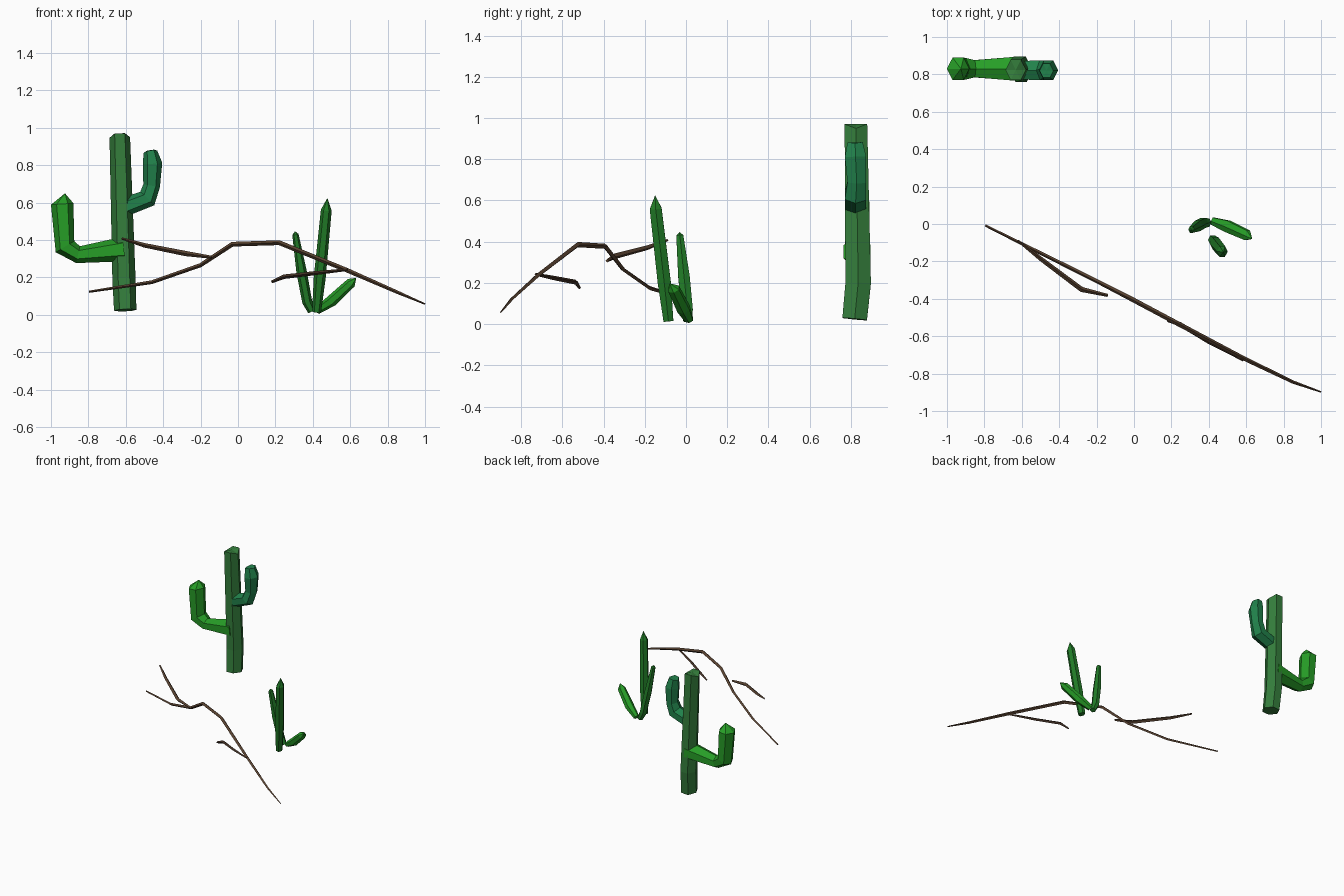
import bpy
import bmesh
from math import sin, cos, pi
from mathutils import Vector


def material(name, rgb):
    m = bpy.data.materials.new(name)
    m.diffuse_color = (*rgb, 1)
    return m


GREEN = material("bright green", (0.02, 0.34, 0.02))
TRUNK = material("grey green", (0.035, 0.21, 0.045))
TEAL = material("blue green", (0.015, 0.22, 0.07))
DARK = material("leaf green", (0.015, 0.2, 0.02))
BARK = material("bark", (0.10, 0.055, 0.03))
DARK_BARK = material("dark bark", (0.055, 0.03, 0.018))


def limb(name, points, mat, sides=6, tip=None, y_scale=1.15, ridge=0):
    """Faceted tube through (x, y, z, radius) points, with an optional apex or a ridged top."""
    bm = bmesh.new()
    pos = [Vector(p[:3]) for p in points]
    rings = []
    for i, p in enumerate(points):
        t = Vector()
        if i > 0:
            t += (pos[i] - pos[i - 1]).normalized()
        if i < len(pos) - 1:
            t += (pos[i + 1] - pos[i]).normalized()
        t.normalize()
        y = Vector((0, 1, 0))
        u = (y - t * y.dot(t)).normalized()
        v = t.cross(u)
        ring = []
        for k in range(sides):
            a = pi / 2 + 2 * pi * k / sides
            ring.append(bm.verts.new(pos[i] + (u * cos(a) * y_scale + v * sin(a)) * p[3]))
        rings.append(ring)
    for a, b in zip(rings, rings[1:]):
        for k in range(sides):
            n = (k + 1) % sides
            bm.faces.new((a[k], a[n], b[n], b[k]))
    bm.faces.new(rings[0][::-1])
    top = rings[-1]
    if ridge:
        tip = pos[-1]
        for k in (0, sides // 2):
            top[k].co.z -= ridge
    if tip is not None:
        apex = bm.verts.new(tip)
        for k in range(sides):
            bm.faces.new((top[k], top[(k + 1) % sides], apex))
    else:
        bm.faces.new(top)
    bmesh.ops.recalc_face_normals(bm, faces=bm.faces)
    me = bpy.data.meshes.new(name)
    bm.to_mesh(me)
    bm.free()
    me.materials.append(mat)
    ob = bpy.data.objects.new(name, me)
    bpy.context.collection.objects.link(ob)
    return ob


# Tall cactus: trunk and two bent arms
limb("cactus_trunk", [(-0.603, 0.818, 0.025, 0.06), (-0.61, 0.835, 0.2, 0.062),
                      (-0.632, 0.824, 0.97, 0.055)], TRUNK, ridge=0.022)
limb("cactus_left_arm", [(-0.61, 0.83, 0.352, 0.066), (-0.855, 0.83, 0.322, 0.046),
                         (-0.925, 0.83, 0.365, 0.058), (-0.94, 0.83, 0.593, 0.06)],
     GREEN, tip=(-0.925, 0.83, 0.65))
limb("cactus_right_arm", [(-0.61, 0.822, 0.575, 0.05), (-0.485, 0.822, 0.622, 0.052),
                          (-0.462, 0.828, 0.69, 0.045), (-0.457, 0.822, 0.81, 0.052),
                          (-0.468, 0.82, 0.88, 0.037)], TEAL, ridge=0.008)

# Small cactus: three pointed spears
limb("spear_left", [(0.395, 0.008, 0.018, 0.021), (0.37, 0.006, 0.07, 0.027),
                    (0.34, -0.01, 0.23, 0.028), (0.307, -0.03, 0.43, 0.017)],
     DARK, tip=(0.305, -0.032, 0.447))
limb("spear_tall", [(0.42, -0.085, 0.015, 0.024), (0.437, -0.105, 0.2, 0.032),
                    (0.472, -0.147, 0.56, 0.029)],
     DARK, tip=(0.478, -0.15, 0.625))
limb("spear_right", [(0.422, 0.015, 0.022, 0.02), (0.5, -0.012, 0.075, 0.031),
                     (0.605, -0.06, 0.172, 0.027)],
     GREEN, tip=(0.632, -0.08, 0.198))

# Dead branch and its two twigs
limb("branch", [(-0.795, -0.008, 0.124, 0.006), (-0.46, -0.175, 0.175, 0.010),
                (-0.2, -0.305, 0.266, 0.011), (-0.03, -0.392, 0.378, 0.013),
                (0.22, -0.525, 0.386, 0.013), (0.58, -0.715, 0.24, 0.012),
                (0.85, -0.845, 0.122, 0.009), (1.0, -0.898, 0.058, 0.004)],
     BARK, sides=4, y_scale=1)
limb("left_twig", [(-0.14, -0.382, 0.308, 0.008), (-0.28, -0.35, 0.328, 0.014),
                   (-0.5, -0.185, 0.372, 0.012), (-0.62, -0.09, 0.408, 0.006)],
     BARK, sides=4, y_scale=1)
limb("right_twig", [(0.585, -0.728, 0.242, 0.007), (0.4, -0.63, 0.222, 0.011),
                    (0.245, -0.535, 0.204, 0.012), (0.18, -0.517, 0.176, 0.007)],
     DARK_BARK, sides=4, y_scale=1)
